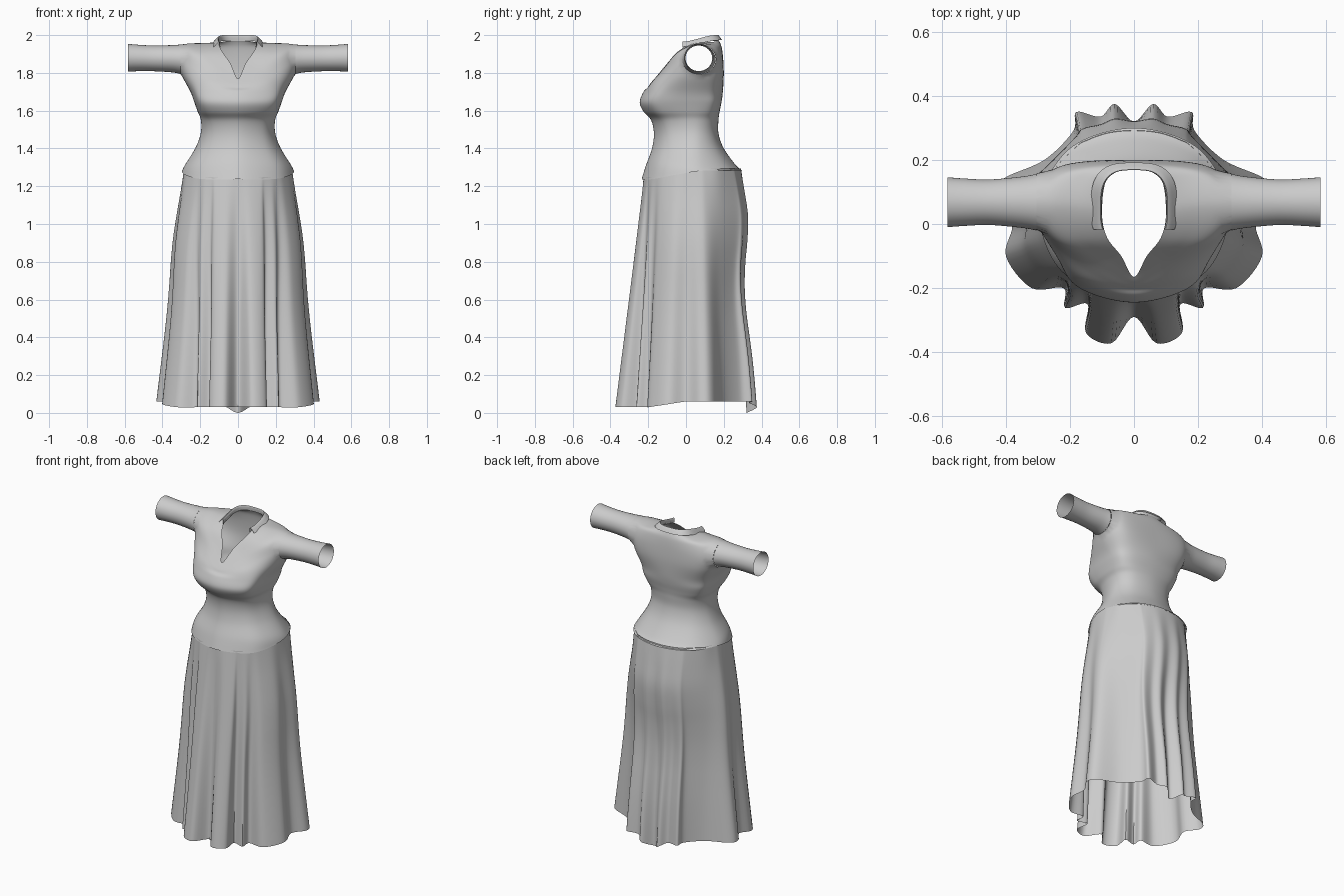
import bpy, bmesh, math
from mathutils import Vector

if "Cube" in bpy.data.objects:
    bpy.data.objects.remove(bpy.data.objects["Cube"])

cloth = bpy.data.materials.new("light_grey_cloth")
cloth.use_nodes = True
GREY = (0.6, 0.6, 0.6, 1)
cloth.diffuse_color = GREY
cloth.node_tree.nodes["Principled BSDF"].inputs["Base Color"].default_value = GREY


def spline(pts, steps, closed):
    """Sample a Catmull-Rom curve through the points."""
    n, out = len(pts), []
    for i in range(n if closed else n - 1):
        if closed:
            p = [pts[(i + k) % n] for k in (-1, 0, 1, 2)]
        else:
            p = [pts[min(max(i + k, 0), n - 1)] for k in (-1, 0, 1, 2)]
        m0, m1 = (p[2] - p[0]) / 2, (p[3] - p[1]) / 2
        for s in range(steps):
            t = s / steps
            u = 1 - t
            out.append(p[1] * (u * u * (1 + 2 * t)) + m0 * (t * u * u)
                       + p[2] * (t * t * (3 - 2 * t)) - m1 * (t * t * u))
    return out if closed else out + [pts[-1].copy()]


def loft(rows, su, sv, closed=True):
    """Smooth sheet through rows of guide points."""
    rings = [spline(r, su, closed) for r in rows]
    cols = [spline(list(c), sv, False) for c in zip(*rings)]
    bm = bmesh.new()
    grid = [[bm.verts.new(p) for p in c] for c in cols]
    n = len(grid)
    for i in range(n if closed else n - 1):
        a, b = grid[i], grid[(i + 1) % n]
        for j in range(len(a) - 1):
            bm.faces.new((a[j], b[j], b[j + 1], a[j + 1]))
    return bm


def finish(bm, name):
    bmesh.ops.recalc_face_normals(bm, faces=bm.faces)
    mesh = bpy.data.meshes.new(name)
    bm.to_mesh(mesh)
    bm.free()
    mesh.materials.append(cloth)
    obj = bpy.data.objects.new(name, mesh)
    bpy.context.collection.objects.link(obj)
    bpy.ops.object.select_all(action="DESELECT")
    obj.select_set(True)
    bpy.context.view_layer.objects.active = obj
    bpy.ops.object.shade_smooth_by_angle(angle=math.radians(50))
    return obj


def both_sides(half):
    """Complete a ring from its front-to-back half."""
    return half + [Vector((-p.x, p.y, p.z)) for p in half[-2:0:-1]]


def power(v, n):
    return math.copysign(abs(v) ** (2 / n), v)


def smooth(v):
    v = min(max(v, 0), 1)
    return v * v * (3 - 2 * v)


def waist_z(y):
    return 1.237 + 0.045 * smooth((y + 0.2) / 0.28)


# Bodice: lower rings as height, half width, front, back, squareness
ANGLES = [math.radians(a) for a in (-90, -50, -20, 10, 50, 90)]
TORSO = [(1.24, .295, -.235, .3, 2.1), (1.31, .28, -.212, .265, 2.1),
         (1.4, .225, -.18, .2, 2.1), (1.48, .196, -.17, .172, 2.2),
         (1.55, .195, -.185, .172, 2.4), (1.595, .212, -.225, .178, 2.8),
         (1.645, .23, -.245, .188, 3), (1.7, .25, -.225, .195, 2.8)]
rows = []
for k, (z, w, front, back, n) in enumerate(TORSO):
    half = []
    for a in ANGLES:
        depth = back - .04 if a > 0 else .04 - front
        y = .04 + depth * power(math.sin(a), n)
        half.append(Vector((max(w * power(math.cos(a), n), 0), y,
                            z if k else waist_z(y))))
    half[0].x = half[-1].x = 0
    rows.append(both_sides(half))

# Shoulder rings, closing up to the open neckline
YOKE = [
    [(0, -.205, 1.72), (.165, -.165, 1.75), (.27, -.055, 1.78),
     (.295, .08, 1.79), (.22, .18, 1.79), (0, .2, 1.79)],
    [(0, -.195, 1.735), (.14, -.145, 1.785), (.275, -.04, 1.85),
     (.315, .07, 1.87), (.24, .175, 1.87), (0, .197, 1.87)],
    [(0, -.185, 1.748), (.11, -.125, 1.815), (.24, -.045, 1.9),
     (.3, .06, 1.945), (.22, .16, 1.935), (0, .19, 1.93)],
    [(0, -.175, 1.76), (.075, -.11, 1.835), (.16, -.045, 1.91),
     (.18, .05, 1.955), (.14, .15, 1.955), (0, .18, 1.96)],
    [(0, -.165, 1.77), (.04, -.1, 1.85), (.085, -.04, 1.915),
     (.1, .04, 1.955), (.08, .15, 1.965), (0, .17, 1.975)]]
rows += [both_sides([Vector(p) for p in r]) for r in YOKE]
bm = loft(rows, 10, 6)

# Armholes: open the shoulder and round off the edge
ARM_Y, ARM_Z, HOLE_Y, HOLE_Z, SEAM = .07, 1.872, .088, .078, .305
holes = []
for f in bm.faces:
    c = f.calc_center_median()
    if abs(c.x) > .24 and math.hypot((c.y - ARM_Y) / HOLE_Y, (c.z - ARM_Z) / HOLE_Z) < 1:
        holes.append(f)
bmesh.ops.delete(bm, geom=holes, context="FACES")
for v in bm.verts:
    if v.is_boundary and abs(v.co.x) > .2 and v.co.z > 1.7:
        a = math.atan2((v.co.z - ARM_Z) / HOLE_Z, (v.co.y - ARM_Y) / HOLE_Y)
        v.co = (math.copysign(SEAM, v.co.x), ARM_Y + HOLE_Y * math.cos(a),
                ARM_Z + HOLE_Z * math.sin(a))
finish(bm, "bodice")

# Sleeves: distance out, centre height, depth radius, height radius
SLEEVE = [(SEAM, ARM_Z, HOLE_Y, HOLE_Z), (.35, 1.875, .08, .072),
          (.45, 1.877, .071, .068), (.53, 1.879, .074, .07), (.583, 1.88, .078, .074)]
for side, name in ((1, "left_sleeve"), (-1, "right_sleeve")):
    rows = []
    for x, z, ry, rz in SLEEVE:
        ring = [2 * math.pi * i / 12 for i in range(12)]
        rows.append([Vector((side * x, .068 + ry * math.cos(a), z + rz * math.sin(a)))
                     for a in ring])
    finish(loft(rows, 4, 4), name)

# Collar: stands up from the neckline and folds outward
rows = [[], [], []]
for i in range(-8, 9):
    a = math.radians(90 - abs(i) * 115 / 8)
    c, s = math.copysign(power(math.cos(a), 3), i), power(math.sin(a), 3)
    if i == 0:
        c = 0
    y = .05 + .12 * s
    top = 1.965 + .035 * smooth((y + .02) / .18)
    rows[0].append(Vector((.1 * c, y, top - .03)))
    rows[1].append(Vector((.105 * c, y, top)))
    rows[2].append(Vector((.135 * c, y + .022 * max(s, 0), top - .027)))
finish(loft(rows, 3, 4, closed=False), "collar")

# Skirt: hem outline with folds, front to back
HEM = [(0, -.29), (.07, -.372), (.15, -.34), (.145, -.25), (.215, -.262),
       (.22, -.2), (.32, -.2), (.4, -.1), (.38, 0), (.43, .08), (.41, .14),
       (.28, .2), (.19, .29), (.18, .35), (.105, .335), (.06, .375), (0, .32)]


def bump(t, mid, width):
    return math.exp(-((t - mid) / width) ** 2)


rows = []
for k in range(11):
    t = k / 10
    half = []
    for x, y in HEM:
        a = math.atan2(y - .03, x)
        c, s = power(math.cos(a), 2.2), power(math.sin(a), 2.2)
        top = Vector((.283 * c, .03 + .255 * s, 0))
        top.z = waist_z(top.y) + .012
        drop = .03 * smooth(-y / .2)
        if y > .25:
            drop = .06 * max(0, 1 - x / .12)
        p = top.lerp(Vector((x, y, .06 - drop)), t)
        # fullness over the seat and the hips
        rear = max(s, 0) * (.03 * bump(t, .2, .16) - .02 * bump(t, .55, .2))
        hips = .018 * abs(c) * bump(t, .3, .22)
        p += Vector((hips * c, rear * s, 0))
        if x == 0:
            p.x = 0
        half.append(p)
    rows.append(both_sides(half))
finish(loft(rows, 6, 4), "skirt")
